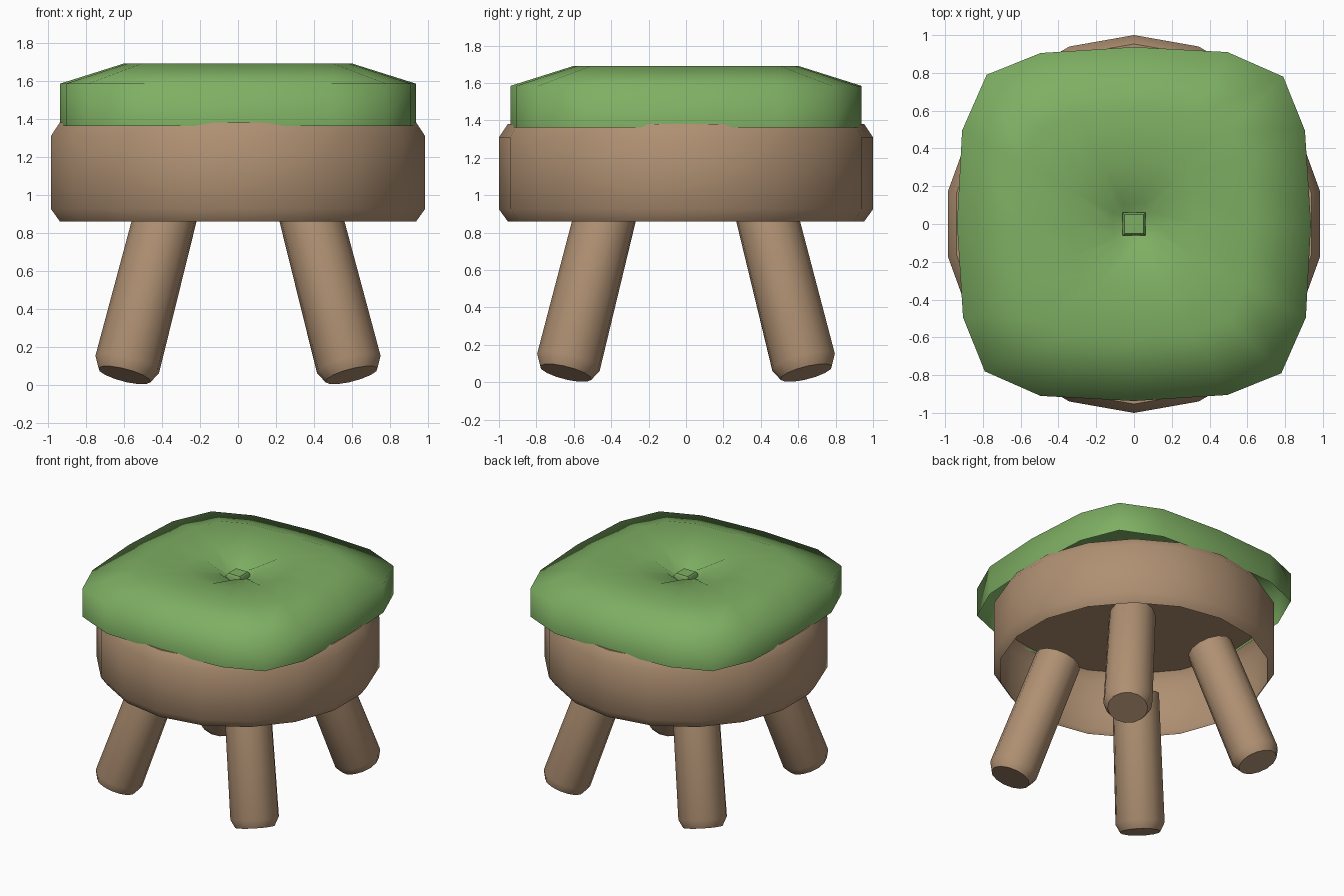
import bpy, bmesh, math
from mathutils import Vector, Matrix

if "Cube" in bpy.data.objects:
    bpy.data.objects.remove(bpy.data.objects["Cube"])


def material(name, rgb):
    m = bpy.data.materials.new(name)
    m.diffuse_color = (*rgb, 1.0)
    m.use_nodes = True
    m.node_tree.nodes["Principled BSDF"].inputs["Base Color"].default_value = m.diffuse_color
    return m


green = material("green_fabric", (0.21, 0.43, 0.125))
brown = material("brown_wood", (0.43, 0.28, 0.17))


def loft(name, rings, mat, cap_start=False, cap_end=False, angle=180):
    """Skin a stack of equal-length point rings into one object."""
    bm = bmesh.new()
    vs = [[bm.verts.new(p) for p in r] for r in rings]
    n = len(vs[0])
    for a, b in zip(vs, vs[1:]):
        for i in range(n):
            j = (i + 1) % n
            bm.faces.new((a[i], a[j], b[j], b[i]))
    if cap_start:
        bm.faces.new(vs[0][::-1])
    if cap_end:
        bm.faces.new(vs[-1])
    me = bpy.data.meshes.new(name)
    bm.to_mesh(me)
    bm.free()
    me.materials.append(mat)
    ob = bpy.data.objects.new(name, me)
    bpy.context.collection.objects.link(ob)
    bpy.ops.object.select_all(action='DESELECT')
    ob.select_set(True)
    bpy.context.view_layer.objects.active = ob
    bpy.ops.object.shade_smooth_by_angle(angle=math.radians(angle))
    return ob


def circle(r, z, n, offset=0.0):
    return [Vector((r * math.cos(offset + math.tau * i / n),
                    r * math.sin(offset + math.tau * i / n), z)) for i in range(n)]


# Round seat drum: bevelled rims, closed top, open underneath
drum = [(0.953, 0.86), (1.0, 0.925), (1.0, 1.31), (0.953, 1.38)]
loft("seat_drum", [circle(r, z, 18, math.radians(10)) for r, z in drum],
     brown, cap_end=True, angle=50)

# Cushion: rounded-square outline, open below, top sinking to a tuft
quarter = [(0.937, 0.0), (0.905, 0.495), (0.79, 0.78), (0.495, 0.91)]
outline = []
for k in range(4):
    rot = Matrix.Rotation(k * math.pi / 2, 2)
    src = quarter if k % 2 == 0 else [quarter[0]] + [(y, -x) for x, y in
                                                     [(-p[1], p[0]) for p in quarter[1:]]]
    if k % 2:
        src = quarter
    outline += [rot @ Vector(p) for p in src]

# scale, height, extra drop along the four creases
levels = [(1.0, 1.362, 0), (1.0, 1.585, 0), (0.645, 1.69, 0),
          (0.35, 1.67, 0.012), (0.12, 1.625, 0.03), (0.05, 1.56, 0)]
rings = []
for s, z, drop in levels:
    rings.append([(p.x * s, p.y * s, z - (drop if i % 4 == 0 else 0))
                  for i, p in enumerate(outline)])
loft("cushion", rings, green, cap_end=True)

# Square tuft button in the middle
button = [(0.085, 1.54), (0.085, 1.605), (0.07, 1.62)]
loft("cushion_button", [circle(r, z, 4, math.pi / 4) for r, z in button],
     green, cap_end=True, angle=40)

# Four splayed legs: tilted bevelled cylinders
leg = [(0.142, 0.0), (0.174, 0.06), (0.165, 0.99)]
for sx, nx in ((-1, "left"), (1, "right")):
    for sy, ny in ((-1, "front"), (1, "back")):
        foot = Vector((0.598 * sx, 0.643 * sy, 0.05))
        axis = Vector((-0.258 * sx, -0.252 * sy, 1.0)).normalized()
        q = axis.to_track_quat('Z', 'Y')
        loft(f"{ny}_{nx}_leg",
             [[foot + q @ p for p in circle(r, z, 14)] for r, z in leg],
             brown, cap_start=True, cap_end=True, angle=50)
